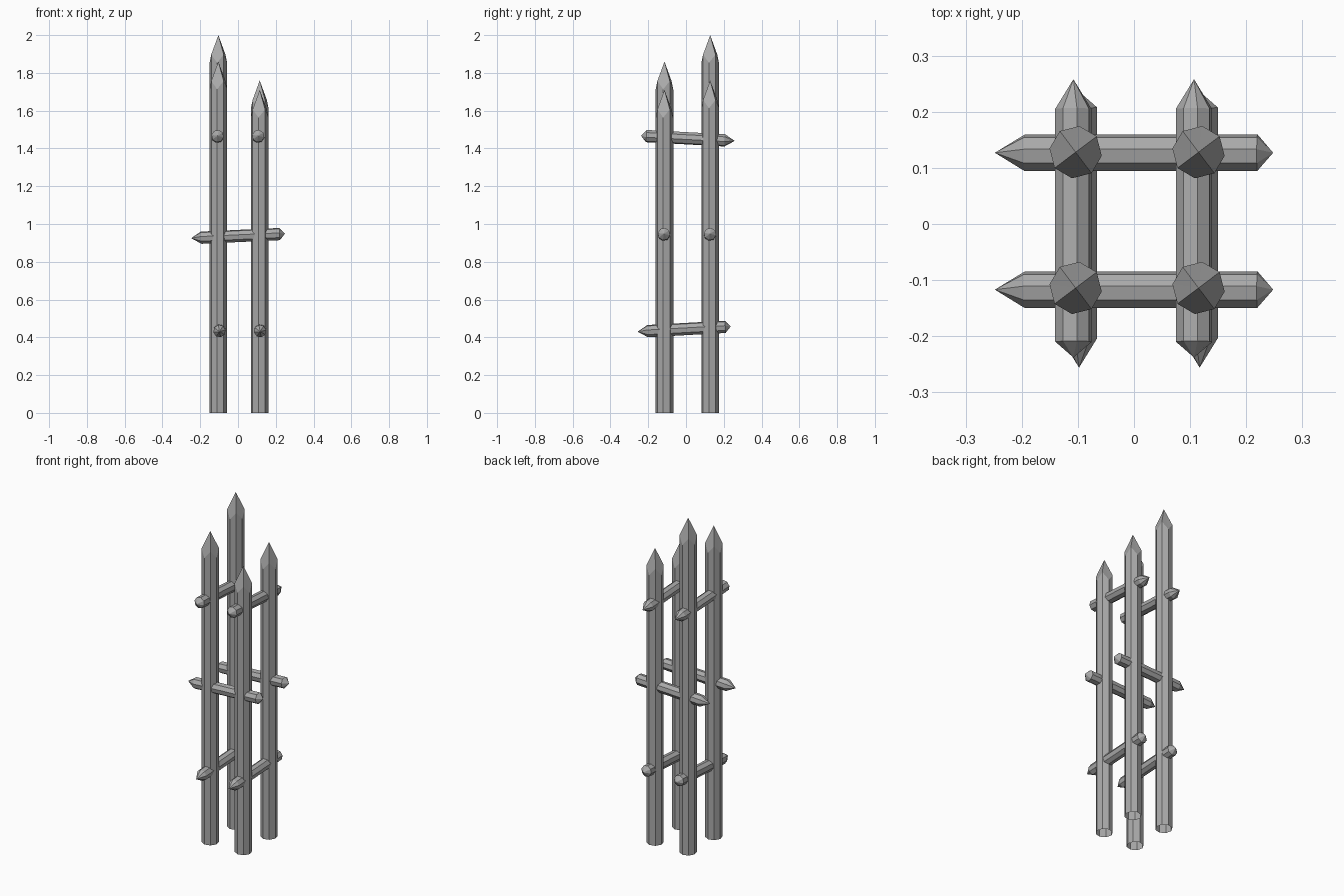
import bpy, bmesh
from math import sin, cos, radians
from mathutils import Vector

cube = bpy.data.objects.get("Cube")
if cube:
    bpy.data.objects.remove(cube, do_unlink=True)

SIDES = 8
grey = bpy.data.materials.new("weathered grey")
grey.use_nodes = True
grey.diffuse_color = (0.4, 0.4, 0.4, 1)
grey.node_tree.nodes["Principled BSDF"].inputs["Base Color"].default_value = (0.4, 0.4, 0.4, 1)


def finish(bm, name):
    bmesh.ops.recalc_face_normals(bm, faces=bm.faces)
    mesh = bpy.data.meshes.new(name)
    bm.to_mesh(mesh)
    bm.free()
    mesh.materials.append(grey)
    obj = bpy.data.objects.new(name, mesh)
    bpy.context.collection.objects.link(obj)
    return obj


def bridge(bm, a, b):
    for i in range(SIDES):
        j = (i + 1) % SIDES
        bm.faces.new((a[i], a[j], b[j], b[i]))


def fan(bm, ring, tip):
    apex = bm.verts.new(tip)
    for i in range(SIDES):
        bm.faces.new((ring[i], ring[(i + 1) % SIDES], apex))


# Upright stake: open at the ground, tip cut by four slanted planes
def stake(name, x, y, height, radius=0.047, turn=-8):
    bm = bmesh.new()
    base, shoulder = [], []
    for i in range(SIDES):
        a = radians(turn + 360 * i / SIDES)
        px, py = x + radius * cos(a), y + radius * sin(a)
        drop = 0.103 if i % 2 else 0.147
        base.append(bm.verts.new((px, py, 0)))
        shoulder.append(bm.verts.new((px, py, height - drop)))
    bridge(bm, base, shoulder)
    fan(bm, shoulder, (x, y, height))
    finish(bm, name)


# Cross rail: long point at the start, blunt point at the end
def rail(name, start, end, radius=0.033, turn=11):
    start, end = Vector(start), Vector(end)
    axis = (end - start).normalized()
    side = axis.cross(Vector((0, 0, 1))).normalized()
    up = side.cross(axis)
    bm = bmesh.new()
    rings = []
    for centre in (start + axis * 0.053, end - axis * 0.028):
        ring = []
        for i in range(SIDES):
            a = radians(turn + 360 * i / SIDES)
            ring.append(bm.verts.new(centre + radius * (side * cos(a) + up * sin(a))))
        rings.append(ring)
    bridge(bm, *rings)
    fan(bm, rings[0], start)
    fan(bm, rings[1], end)
    finish(bm, name)


stake("stake_front_right", -0.104, -0.114, 1.86)
stake("stake_front_left", 0.115, -0.114, 1.71)
stake("stake_back_right", -0.104, 0.128, 2.0)
stake("stake_back_left", 0.115, 0.128, 1.76)

for label, x in (("right", -0.108), ("left", 0.107)):
    rail("upper_rail_" + label, (x, 0.258, 1.44), (x, -0.238, 1.467))
    x += 0.01
    rail("lower_rail_" + label, (x, -0.256, 0.43), (x, 0.236, 0.457))
for label, y in (("front", -0.117), ("back", 0.127)):
    rail("middle_rail_" + label, (-0.248, y, 0.925), (0.248, y, 0.948))
